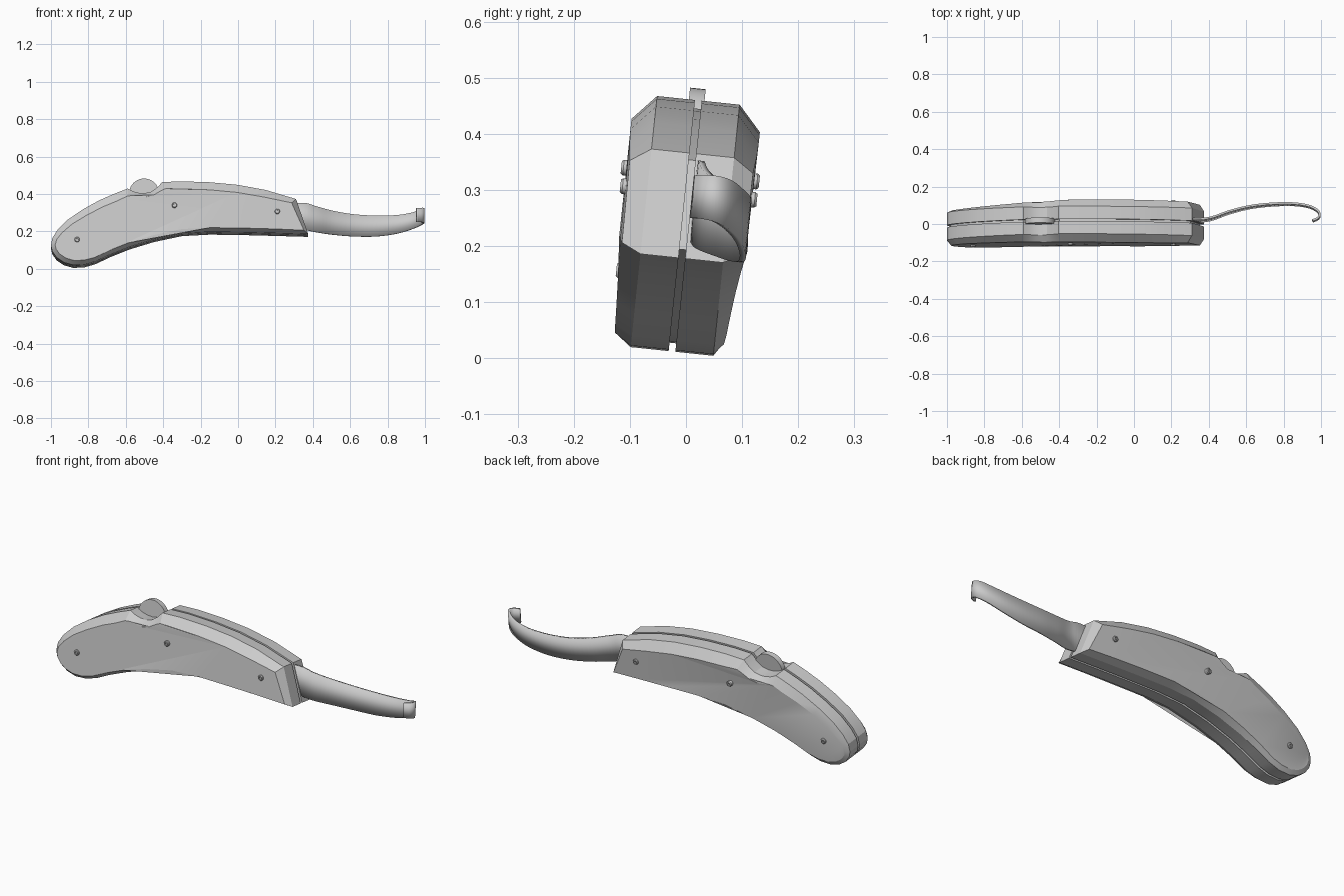
import bpy, bmesh, math
from mathutils import Vector, Matrix

if "Cube" in bpy.data.objects:
    bpy.data.objects.remove(bpy.data.objects["Cube"])

# The whole grip is rolled a little about the x axis
PIVOT = Vector((0, 0, 0.25))
ROLL = Matrix.Translation(PIVOT) @ Matrix.Rotation(math.radians(-6), 4, 'X') @ Matrix.Translation(-PIVOT)


def finish(name, bm, angle=20, roll=True):
    bmesh.ops.recalc_face_normals(bm, faces=bm.faces)
    if roll:
        bm.transform(ROLL)
    me = bpy.data.meshes.new(name)
    bm.to_mesh(me)
    bm.free()
    ob = bpy.data.objects.new(name, me)
    bpy.context.collection.objects.link(ob)
    bpy.ops.object.select_all(action='DESELECT')
    ob.select_set(True)
    bpy.context.view_layer.objects.active = ob
    bpy.ops.object.shade_smooth_by_angle(angle=math.radians(angle))
    return ob


def bridge(bm, a, b):
    n = len(a)
    for i in range(n):
        bm.faces.new((a[i], a[(i + 1) % n], b[(i + 1) % n], b[i]))


def cylinder(name, x, y, z, r, depth, seg):
    bm = bmesh.new()
    m = Matrix.Translation((x, y, z)) @ Matrix.Rotation(math.pi / 2, 4, 'X')
    bmesh.ops.create_cone(bm, cap_ends=True, segments=seg, radius1=r, radius2=r, depth=depth, matrix=m)
    return finish(name, bm, 30)


# Grip outline, clockwise from the tail: x, z, chamfer width
OUTLINE = [
    (-1.0, .115, .022), (-.993, .155, .025), (-.965, .2, .03), (-.91, .255, .035),
    (-.83, .31, .04), (-.74, .36, .043), (-.66, .395, .045), (-.59, .422, .04),
    (-.56, .407, .028), (-.53, .399, .025), (-.5, .397, .025), (-.465, .405, .025),
    (-.43, .43, .03), (-.405, .457, .04), (-.3, .461, .045), (-.15, .456, .045),
    (0, .442, .045), (.15, .414, .043), (.31, .366, .03),
    (.375, .178, .016), (.2, .183, .018), (.05, .187, .018), (-.15, .19, .018),
    (-.3, .182, .018), (-.45, .15, .018), (-.58, .11, .018), (-.68, .07, .018),
    (-.76, .032, .018), (-.82, .014, .02), (-.88, .011, .022), (-.93, .025, .022),
    (-.97, .052, .022), (-.993, .085, .022)]


def inset(dists):
    """Move every outline point inwards by its own distance."""
    pts = [Vector((p[0], p[1])) for p in OUTLINE]
    out = []
    for i, p in enumerate(pts):
        a = (p - pts[i - 1]).normalized()
        b = (pts[(i + 1) % len(pts)] - p).normalized()
        na, nb = Vector((a.y, -a.x)), Vector((b.y, -b.x))
        n = (na + nb).normalized()
        out.append(p + n * dists[i] / max(n.dot(na), .5))
    return out


def half_width(x, side):
    t = min(max((-.3 - x) / .65, 0), 1)
    f = min(max((x - .1) / .25, 0), 1)
    return .115 - (.03 if side > 0 else .013) * t - .006 * f


# Grip: chamfered sides and a seam groove round the middle
N = len(OUTLINE)
chamfer, rim, groove = inset([p[2] for p in OUTLINE]), inset([0] * N), inset([.015] * N)
bm = bmesh.new()
rings = [[bm.verts.new((p.x, -half_width(p.x, -1), p.y)) for p in chamfer]]
for pts, y in ((rim, -.074), (rim, -.006), (groove, -.006), (groove, .006), (rim, .006), (rim, .074)):
    rings.append([bm.verts.new((p.x, y, p.y)) for p in pts])
rings.append([bm.verts.new((p.x, half_width(p.x, 1), p.y)) for p in chamfer])
for a, b in zip(rings, rings[1:]):
    bridge(bm, a, b)
bm.faces.new(rings[0])
bm.faces.new(rings[-1])
bmesh.ops.triangulate(bm, faces=[f for f in bm.faces if len(f.verts) > 4])
finish('grip', bm)

# Thumb wheel in the scoop
cylinder('thumb_wheel', -.502, -.003, .402, .08, .028, 40)

# Screws on both sides, each with a socket
for i, (x, z) in enumerate(((-.86, .145), (-.34, .328), (.21, .295))):
    for side, label in ((-1, 'front'), (1, 'back')):
        y = side * half_width(x, side)
        bm = bmesh.new()
        m = Matrix.Translation((x, y, z)) @ Matrix.Rotation(math.pi / 2 * -side, 4, 'X')
        prev = None
        for r, h in ((.014, -.01), (.014, .006), (.011, .01), (.006, .01), (.006, .003)):
            ring = [bm.verts.new(m @ Vector((r * math.cos(k * math.pi / 8), r * math.sin(k * math.pi / 8), h)))
                    for k in range(16)]
            if prev:
                bridge(bm, prev, ring)
            prev = ring
        bm.faces.new(prev)
        finish(f'screw_{label}_{i}', bm, 30)

# Curved strip: x, y, bottom z, top z along its path, ending in a small hook
PATH = [
    (.22, .018, .215, .345), (.35, .018, .208, .352), (.42, .03, .195, .333), (.51, .064, .182, .309),
    (.62, .093, .173, .291), (.74, .107, .173, .284), (.85, .108, .188, .287), (.93, .095, .212, .3),
    (.975, .073, .232, .317), (.992, .05, .244, .325), (.985, .028, .249, .326), (.955, .013, .25, .325)]


def smooth(pts, steps):
    """Catmull-Rom curve through the points."""
    v = [Vector(p) for p in pts]
    v = [2 * v[0] - v[1]] + v + [2 * v[-1] - v[-2]]
    out = []
    for a, b, c, d in zip(v, v[1:], v[2:], v[3:]):
        for s in range(steps):
            t = s / steps
            out.append(.5 * (2 * b + (c - a) * t + (2 * a - 5 * b + 4 * c - d) * t * t
                             + (3 * b - a - 3 * c + d) * t ** 3))
    return out + [v[-2]]


bm = bmesh.new()
pairs = []
for x, y, zb, zt in smooth(PATH, 5):
    pairs.append([bm.verts.new((x, y + .1 * (z - .26), z)) for z in (zb, zt)])
for a, b in zip(pairs, pairs[1:]):
    bm.faces.new((a[0], b[0], b[1], a[1]))
strip = finish('curved_strip', bm, 30, False)
mod = strip.modifiers.new('thickness', 'SOLIDIFY')
mod.thickness = .011
mod.offset = 0
